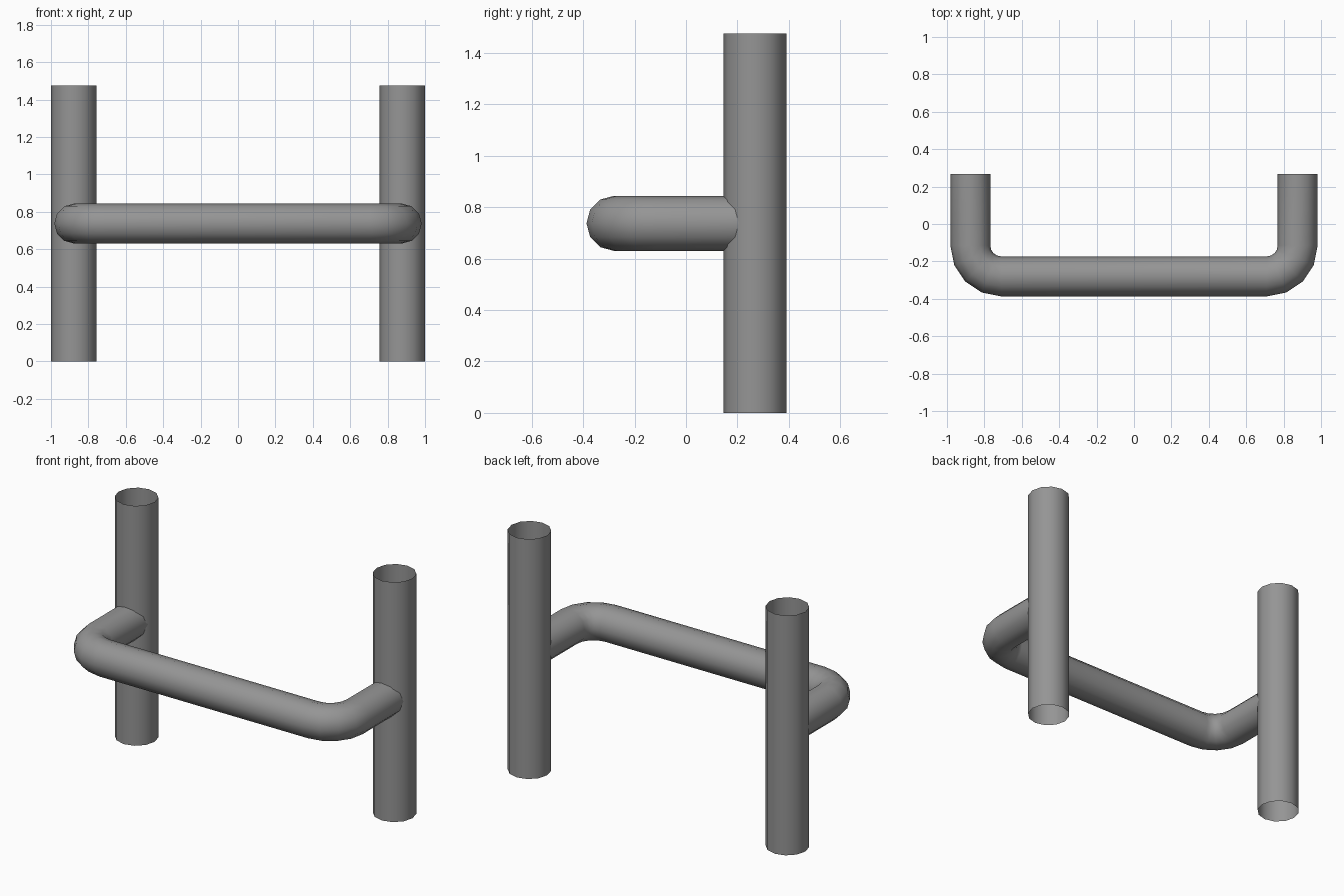
import bpy, bmesh
from math import pi, sin, cos
from mathutils import Vector

cube = bpy.data.objects.get("Cube")
if cube:
    bpy.data.objects.remove(cube, do_unlink=True)

SIDES = 12
POST_X, POST_Y, POST_R, POST_H = 0.878, 0.268, 0.122, 1.475
BAR_R, BAR_Z, BAR_FRONT, BEND_R = 0.107, 0.737, -0.28, 0.165
BEND_STEPS = 4

steel = bpy.data.materials.new("grey_steel")
steel.use_nodes = True
colour = (0.3, 0.3, 0.3, 1)
steel.diffuse_color = colour
steel.node_tree.nodes["Principled BSDF"].inputs["Base Color"].default_value = colour


def finish(bm, name):
    """Turn a bmesh into a smooth-shaded steel object."""
    for face in bm.faces:
        face.smooth = True
    mesh = bpy.data.meshes.new(name)
    bm.to_mesh(mesh)
    bm.free()
    mesh.materials.append(steel)
    obj = bpy.data.objects.new(name, mesh)
    bpy.context.scene.collection.objects.link(obj)
    return obj


def tube(name, stations):
    """Open tube through (centre, side direction) stations, all at one height."""
    bm = bmesh.new()
    rings = []
    for centre, side in stations:
        angles = [2 * pi * i / SIDES for i in range(SIDES)]
        rings.append([bm.verts.new(centre + BAR_R * (side * cos(a) + Vector((0, 0, sin(a)))))
                      for a in angles])
    for a, b in zip(rings, rings[1:]):
        for i in range(SIDES):
            j = (i + 1) % SIDES
            bm.faces.new((a[i], a[j], b[j], b[i]))
    bmesh.ops.recalc_face_normals(bm, faces=bm.faces)
    return finish(bm, name)


# Upright posts: open-ended tubes
for label, sign in (("left", 1), ("right", -1)):
    bm = bmesh.new()
    bmesh.ops.create_cone(bm, cap_ends=False, segments=SIDES,
                          radius1=POST_R, radius2=POST_R, depth=POST_H)
    post = finish(bm, label + "_post")
    post.location = (sign * POST_X, POST_Y, POST_H / 2)

# Cross bar: one bent tube whose ends run into the posts
half = [(Vector((POST_X - 0.003, POST_Y, BAR_Z)), Vector((1, 0, 0)))]
for i in range(BEND_STEPS + 1):
    a = pi / 2 * i / BEND_STEPS
    side = Vector((cos(a), -sin(a), 0))
    pivot = Vector((POST_X - 0.003 - BEND_R, BAR_FRONT + BEND_R, BAR_Z))
    half.append((pivot + side * BEND_R, side))
flip = Vector((-1, 1, 1))
tube("bent_cross_bar", half + [(c * flip, s * flip) for c, s in reversed(half)])
